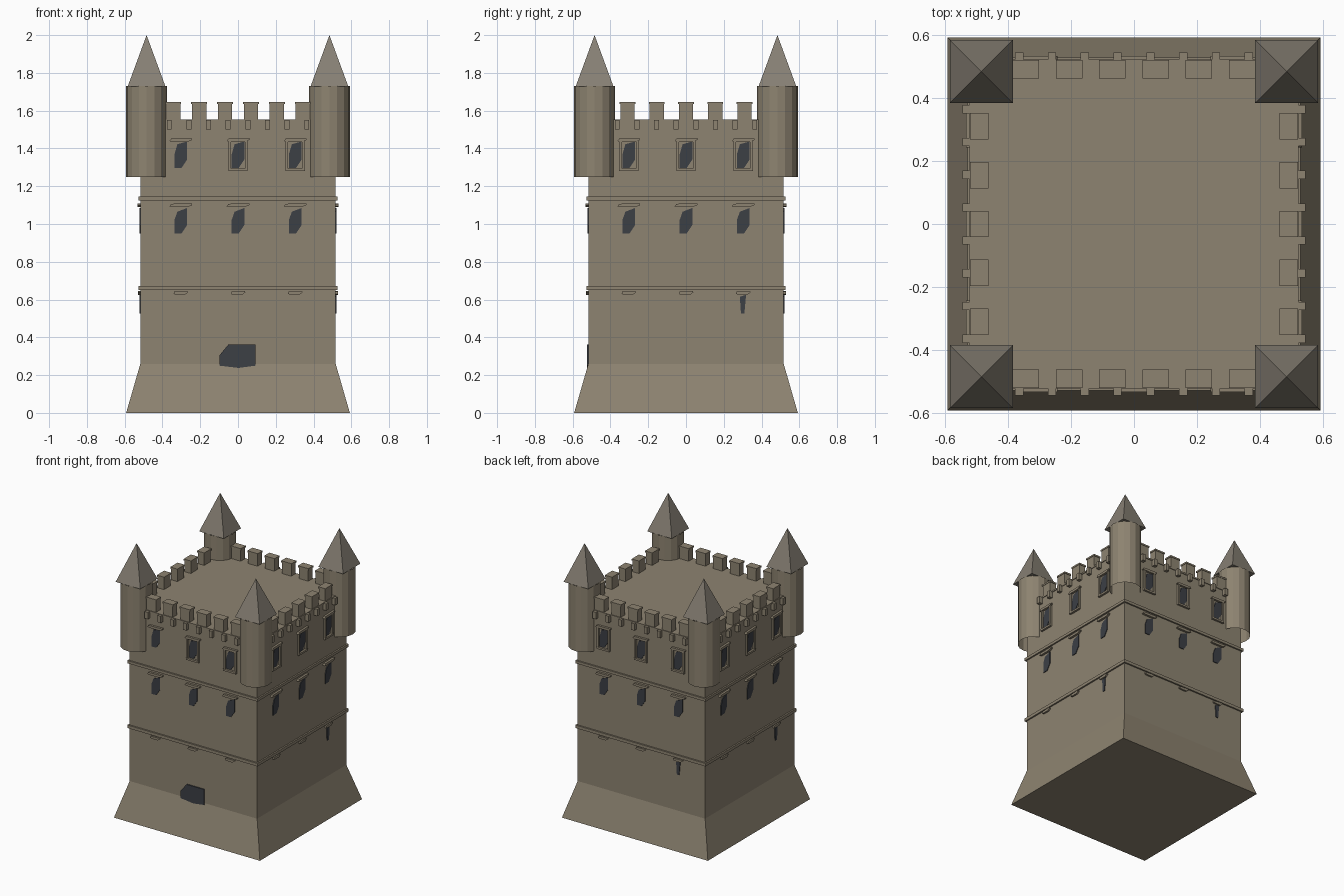
import bpy, bmesh, math
from mathutils import Matrix, Vector

if "Cube" in bpy.data.objects:
    bpy.data.objects.remove(bpy.data.objects["Cube"])


def material(name, rgb):
    m = bpy.data.materials.new(name)
    m.diffuse_color = (*rgb, 1)
    m.use_nodes = True
    m.node_tree.nodes["Principled BSDF"].inputs["Base Color"].default_value = m.diffuse_color
    return m


STONE = material("stone", (0.27, 0.23, 0.165))
SLATE = material("slate", (0.24, 0.215, 0.175))
GLASS = material("dark_glass", (0.045, 0.05, 0.06))
ALL = range(4)


def finish(bm, name, mat):
    bmesh.ops.recalc_face_normals(bm, faces=bm.faces)
    me = bpy.data.meshes.new(name)
    bm.to_mesh(me)
    bm.free()
    me.materials.append(mat)
    ob = bpy.data.objects.new(name, me)
    bpy.context.collection.objects.link(ob)
    return ob


def prism(bm, side, outline, d0, d1):
    """Extrude a (u, z) outline outward from depth d0 to d1 on a wall.
    Side 0 is the front, 1 right, 2 back, 3 left."""
    rot = Matrix.Rotation(side * math.pi / 2, 3, 'Z')
    a = [bm.verts.new(rot @ Vector((u, -d0, z))) for u, z in outline]
    b = [bm.verts.new(rot @ Vector((u, -d1, z))) for u, z in outline]
    bm.faces.new(a)
    bm.faces.new(b[::-1])
    for i in range(len(a)):
        j = (i + 1) % len(a)
        bm.faces.new((a[i], a[j], b[j], b[i]))


def rect(u, half, z0, z1):
    return [(u - half, z0), (u + half, z0), (u + half, z1), (u - half, z1)]


def shifted(outline, du, dz):
    return [(u + du, z + dz) for u, z in outline]


def square_stack(name, levels):
    """Square tower through (half width, z) levels."""
    bm = bmesh.new()
    rings = [[bm.verts.new((sx * h, sy * h, z)) for sx, sy in
              ((-1, -1), (1, -1), (1, 1), (-1, 1))] for h, z in levels]
    for lo, hi in zip(rings, rings[1:]):
        for i in range(4):
            j = (i + 1) % 4
            bm.faces.new((lo[i], lo[j], hi[j], hi[i]))
    bm.faces.new(rings[0])
    bm.faces.new(rings[-1])
    return finish(bm, name, STONE)


# Main tower with flared plinth, string courses and roof-edge lip
square_stack("tower_body", [(0.592, 0), (0.517, 0.26), (0.517, 1.55)])
square_stack("lower_band", [(0.528, 0.65), (0.528, 0.672)])
square_stack("upper_band", [(0.528, 1.125), (0.528, 1.145)])
square_stack("parapet_lip", [(0.522, 1.542), (0.522, 1.553)])

# Battlements: six on front and back, five on the sides
bm = bmesh.new()
for side in ALL:
    n, pitch = (5, 0.155) if side % 2 else (6, 0.137)
    for i in range(n):
        u = (i - (n - 1) / 2) * pitch
        prism(bm, side, rect(u, 0.038, 1.54, 1.635), 0.465, 0.517)
        prism(bm, side, rect(u, 0.042, 1.635, 1.647), 0.462, 0.520)
finish(bm, "battlements", STONE)

# Small corbels under the parapet
bm = bmesh.new()
for side in ALL:
    for i in range(8):
        prism(bm, side, rect((i - 3.5) * 0.104, 0.013, 1.5, 1.55), 0.51, 0.543)
finish(bm, "corbels", STONE)

# Windows: panes, lintels over three storeys, frames on the top storey
pane = [(-.034, .0), (.004, .0), (.034, .045), (.034, .135), (-.018, .115), (-.034, .07)]
upper_pane = [(-.034, .0), (.004, .0), (.034, .045), (.034, .14), (-.018, .125), (-.034, .07)]
sliver = [(-.012, .0), (.006, .0), (.015, .10), (-.018, .09)]
lintel = [(-.06, .004), (-.045, .0), (.035, .0), (.06, .01), (.06, .019), (-.05, .017)]
short_lintel = [(-.038, .004), (-.02, .0), (.022, .0), (.04, .014), (.035, .02), (-.035, .017)]
panes, lintels, frames = bmesh.new(), bmesh.new(), bmesh.new()
for side in ALL:
    for col, u in enumerate((-0.303, 0, 0.303)):
        prism(panes, side, shifted(pane, u, 0.95), 0.51, 0.522)
        prism(panes, side, shifted(upper_pane, u, 1.297), 0.51, 0.522)
        prism(lintels, side, shifted(lintel, u, 1.09), 0.51, 0.533)
        prism(lintels, side, shifted(lintel, u, 1.435), 0.51, 0.533)
        prism(lintels, side, shifted(short_lintel, u, 0.625), 0.51, 0.53)
        if side and col == 2:
            prism(panes, side, shifted(sliver, u, 0.525), 0.51, 0.522)
        if side or col:
            for s in (-1, 1):
                prism(frames, side, rect(u + s * 0.044, 0.007, 1.285, 1.44), 0.51, 0.53)
            prism(frames, side, rect(u, 0.051, 1.28, 1.294), 0.51, 0.532)
finish(panes, "window_panes", GLASS)
finish(lintels, "window_lintels", STONE)
finish(frames, "window_frames", STONE)

# Front doorway
bm = bmesh.new()
prism(bm, 0, [(-.098, .25), (.003, .238), (.092, .25), (.092, .363),
              (-.05, .363), (-.098, .305)], 0.50, 0.525)
finish(bm, "doorway", GLASS)

# Corner turrets: open-bottomed drums with square spires
drums, spires = bmesh.new(), bmesh.new()
for sx in (-1, 1):
    for sy in (-1, 1):
        c = Vector((sx * 0.484, sy * 0.484, 0))
        bmesh.ops.create_cone(drums, cap_ends=False, segments=16,
                              radius1=0.108, radius2=0.108, depth=0.48,
                              matrix=Matrix.Translation(c + Vector((0, 0, 1.49))))
        bmesh.ops.create_cone(spires, cap_ends=True, segments=4,
                              radius1=0.1 * math.sqrt(2), radius2=0, depth=0.272,
                              matrix=Matrix.Translation(c + Vector((0, 0, 1.864)))
                              @ Matrix.Rotation(math.pi / 4, 4, 'Z'))
finish(drums, "turret_drums", STONE)
finish(spires, "turret_spires", SLATE)
